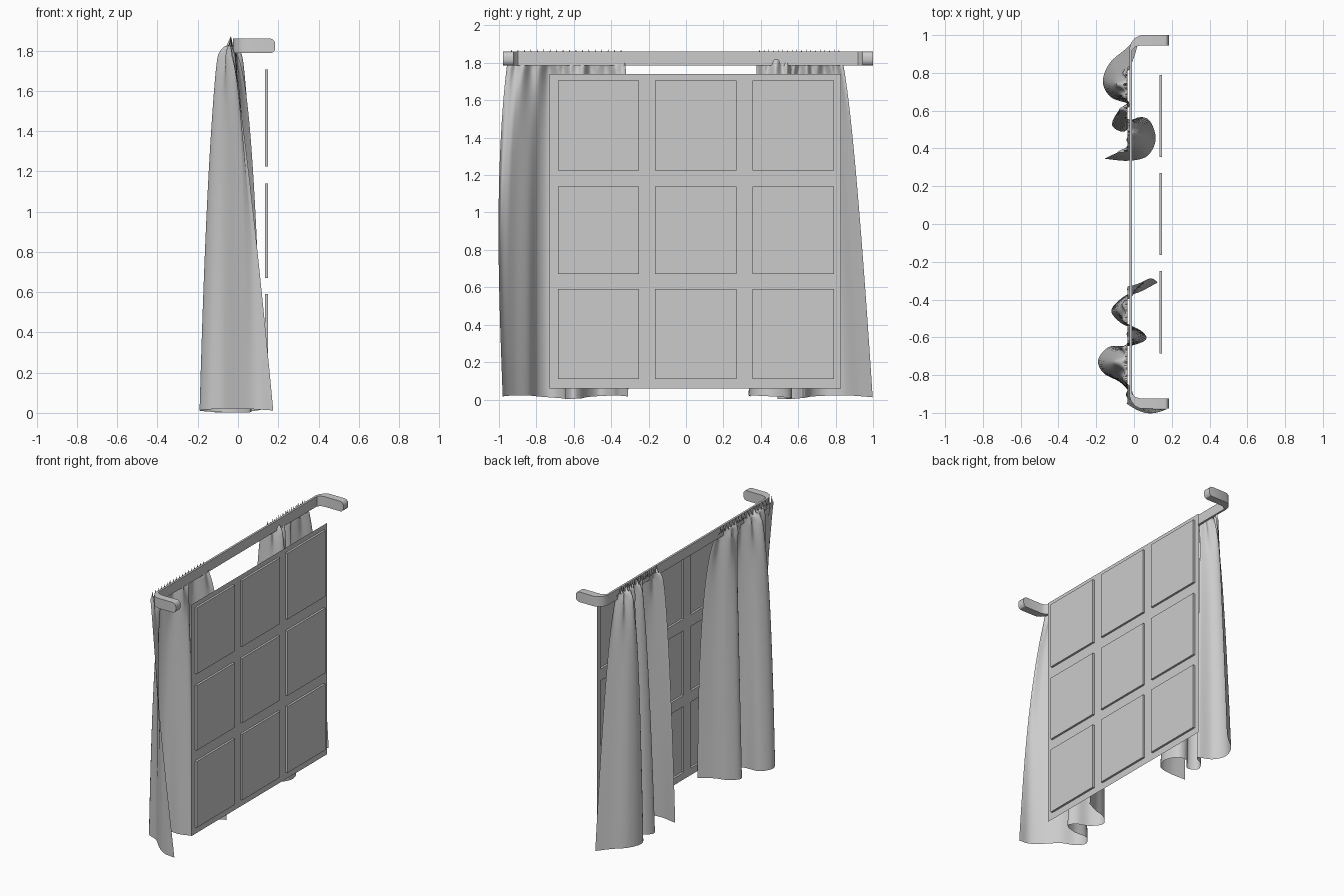
import bpy, bmesh, math
from mathutils import Vector

if "Cube" in bpy.data.objects:
    bpy.data.objects.remove(bpy.data.objects["Cube"])


def finish(bm, name, smooth=None):
    me = bpy.data.meshes.new(name)
    bm.to_mesh(me)
    bm.free()
    ob = bpy.data.objects.new(name, me)
    bpy.context.collection.objects.link(ob)
    if smooth:
        bpy.ops.object.select_all(action='DESELECT')
        ob.select_set(True)
        bpy.context.view_layer.objects.active = ob
        bpy.ops.object.shade_smooth_by_angle(angle=math.radians(smooth))
    return ob


# window: thin sheet with nine raised panes
def window():
    ys = [-0.73, -0.685, -0.25, -0.165, 0.27, 0.355, 0.79, 0.83]
    zs = [0.06, 0.11, 0.59, 0.67, 1.14, 1.225, 1.705, 1.74]
    bm = bmesh.new()
    v = [[bm.verts.new((0.134, y, z)) for y in ys] for z in zs]
    panes = []
    for i in range(7):
        for j in range(7):
            f = bm.faces.new((v[i][j], v[i][j+1], v[i+1][j+1], v[i+1][j]))
            if i % 2 and j % 2:
                panes.append(f)
    bm.normal_update()
    for p in panes:
        f = bmesh.ops.extrude_discrete_faces(bm, faces=[p])['faces'][0]
        bmesh.ops.translate(bm, verts=f.verts, vec=(0.015, 0, 0))
    finish(bm, "window_panes")


# curtain rail: U-shaped outline extruded upward, ends rounded
def rail():
    outer = [(-0.025, 0.93), (-0.015, 0.96), (0.005, 0.985), (0.035, 1.0), (0.185, 1.0)]
    inner = [(0.185, 0.945), (0.03, 0.945), (0.008, 0.938), (-0.01, 0.92)]
    side = outer + inner
    outline = side + [(x, 0.022 - y) for x, y in reversed(side)]
    bm = bmesh.new()
    f = bm.faces.new([bm.verts.new((x, y, 1.787)) for x, y in outline])
    top = bmesh.ops.extrude_face_region(bm, geom=[f])['geom']
    bmesh.ops.translate(bm, vec=(0, 0, 0.073),
                        verts=[g for g in top if isinstance(g, bmesh.types.BMVert)])
    bmesh.ops.recalc_face_normals(bm, faces=bm.faces)
    tips = [e for e in bm.edges if all(w.co.x > 0.18 for w in e.verts)
            and abs(e.verts[0].co.z - e.verts[1].co.z) < 1e-4]
    bmesh.ops.bevel(bm, geom=tips, offset=0.026, segments=3, profile=0.5, affect='EDGES')
    finish(bm, "curtain_rail", 30)


def spline(pts, n):
    """Evenly sampled Catmull-Rom curve through 2D points."""
    p = [Vector(q) for q in pts]
    p = [2*p[0] - p[1]] + p + [2*p[-1] - p[-2]]
    dense = []
    for i in range(1, len(p) - 2):
        a, b, c, d = p[i-1:i+3]
        for k in range(20):
            t = k / 20
            dense.append(0.5*(2*b + (c-a)*t + (2*a-5*b+4*c-d)*t*t + (3*b-a-3*c+d)*t**3))
    dense.append(p[-2])
    dist = [0]
    for a, b in zip(dense, dense[1:]):
        dist.append(dist[-1] + (b-a).length)
    out, k = [], 0
    for i in range(n):
        s = dist[-1] * i / (n-1)
        while k < len(dense) - 2 and dist[k+1] < s:
            k += 1
        out.append(dense[k].lerp(dense[k+1], (s-dist[k]) / (dist[k+1]-dist[k])))
    return out


# curtain: gathered heading flowing into broad folds at the hem;
# bulge = sideways swell of its outer and inner edge at mid height
def curtain(name, hem, y0, y1, bulge=(0, 0), n=109, rows=44, top=1.825):
    path = spline(hem, n)
    bm = bmesh.new()
    grid = []
    for r in range(rows + 1):
        h = (r / rows) ** 2
        row = []
        for j, q in enumerate(path):
            s = j / (n-1)
            # the far-out end flares late, the inner folds open early
            ex = 0.34 + 0.45*max(0, min(1, (q.x - 0.05)/0.09))*(s < 0.5 and y0 < 0)
            wx, wy = h**ex, h**0.7
            gather = 0.022 * math.exp(-h*12) * min(1, 0.3 + h*25)
            x = -0.04 + (q.x + 0.04)*wx + gather*math.sin(s*math.tau*8 + 0.6*math.sin(s*11))
            y = (y0 + (y1-y0)*s)*(1-wy) + q.y*wy
            y += math.sin(math.pi*h**0.8) * (bulge[0]*(1-s)**4 + bulge[1]*s**4)
            z = top + (0.012 + 0.01*math.sin(s*9) - top)*h
            if r == 0:  # pointed pleat tips
                z += 0.048 * max(0, 1 - abs(j % 6 - 3)/2)
                x = -0.035
            row.append(bm.verts.new((x, y, z)))
        grid.append(row)
    for a, b in zip(grid, grid[1:]):
        for j in range(n-1):
            bm.faces.new((a[j], a[j+1], b[j+1], b[j]))
    finish(bm, name, 60)


window()
rail()
curtain("curtain_left",
        [(0.175, -0.98), (0.09, -0.975), (0.01, -0.92), (-0.07, -0.84), (-0.16, -0.79),
         (-0.19, -0.72), (-0.13, -0.65), (-0.02, -0.645), (0.065, -0.61), (0.03, -0.56),
         (-0.06, -0.53), (-0.12, -0.46), (-0.06, -0.39), (0.03, -0.36), (0.125, -0.31)],
        -0.95, -0.33, (-0.035, 0.03))
curtain("curtain_right",
        [(0.03, 0.998), (-0.04, 0.93), (-0.13, 0.85), (-0.165, 0.75), (-0.12, 0.67),
         (-0.02, 0.63), (-0.09, 0.585), (-0.115, 0.52), (-0.05, 0.49), (0.01, 0.56),
         (0.08, 0.55), (0.115, 0.45), (0.07, 0.36), (-0.03, 0.335), (-0.155, 0.345)],
        0.83, 0.38)
